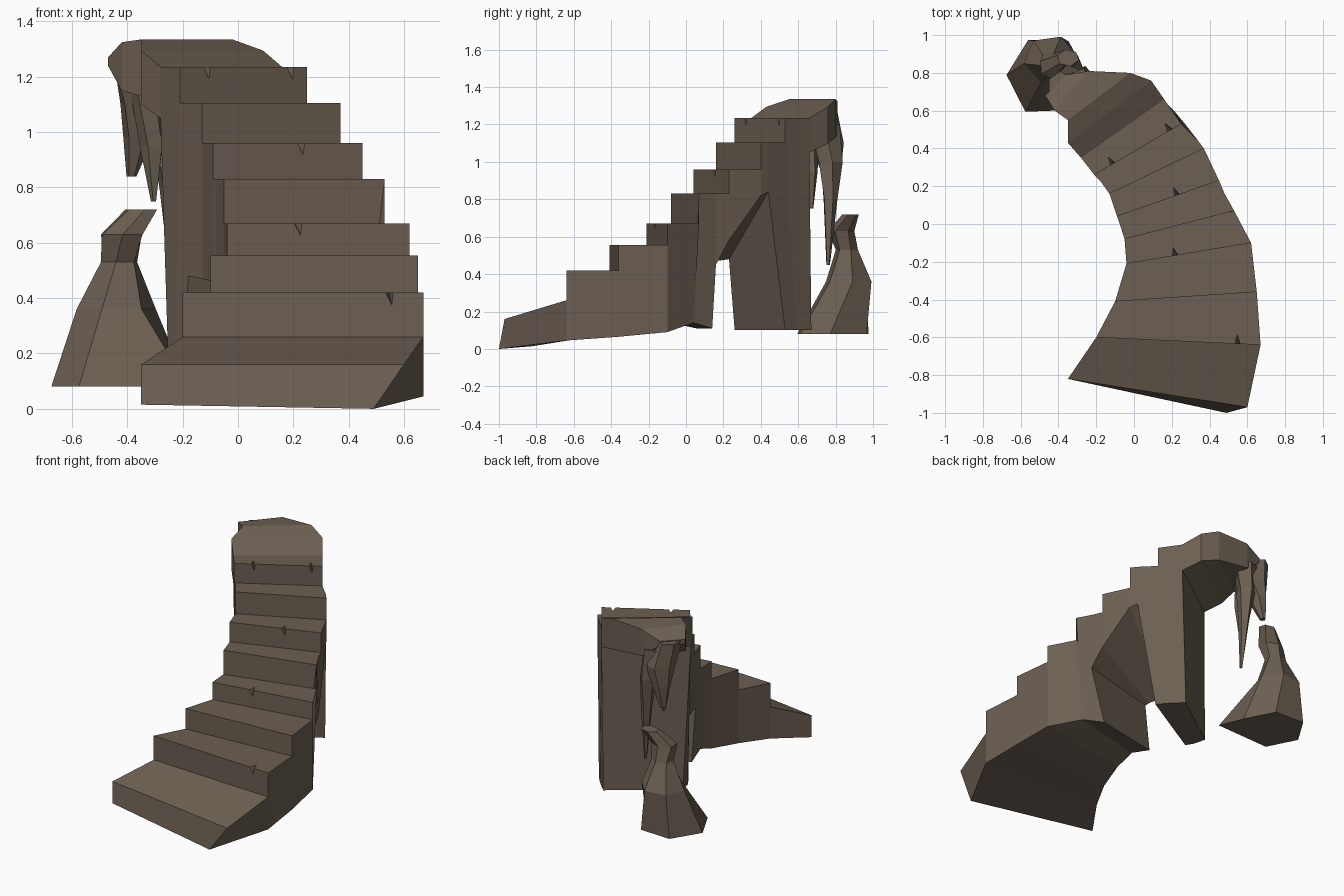
import bpy, bmesh, math
from mathutils import Vector

if "Cube" in bpy.data.objects:
    bpy.data.objects.remove(bpy.data.objects["Cube"])

stone = bpy.data.materials.new("brown_stone")
stone.diffuse_color = (0.15, 0.115, 0.085, 1)
stone.use_nodes = True
stone.node_tree.nodes["Principled BSDF"].inputs["Base Color"].default_value = stone.diffuse_color


def finish(name, bm):
    bmesh.ops.recalc_face_normals(bm, faces=bm.faces)
    me = bpy.data.meshes.new(name)
    bm.to_mesh(me)
    bm.free()
    me.materials.append(stone)
    ob = bpy.data.objects.new(name, me)
    bpy.context.collection.objects.link(ob)
    return ob


# Staircase stations: left xy, right xy, top z (before, after),
# underside z as (left, right) before and after
S = [
    ((-.35, -.82), (.60, -.97), .16, .16, (.015, 0), (.015, 0)),
    ((-.20, -.60), (.67, -.64), .26, .42, (.05, .045), (.05, .045)),
    ((-.10, -.41), (.65, -.36), .42, .555, (.065, .065), (.065, .065)),
    ((-.04, -.21), (.62, -.10), .555, .67, (.09, .09), (.09, .09)),
    ((-.05, -.08), (.53, .07), .67, .83, (.14, .14), (.14, .14)),
    ((-.08, .015), (.48, .16), .83, .83, (.11, .11), (.45, .45)),
    ((-.09, .04), (.45, .23), .83, .96, (.46, .58), (.46, .58)),
    ((-.13, .16), (.37, .40), .96, 1.105, (.47, .82), (.47, .82)),
    ((-.18, .23), (.34, .44), 1.105, 1.105, (.48, .84), (.1, .1)),
    ((-.21, .26), (.25, .53), 1.105, 1.235, (.1, .1), (.1, .1)),
    ((-.28, .35), (.16, .66), 1.235, 1.235, (.1, .1), (1.05, 1.05)),
    ((-.35, .43), (.09, .76), 1.295, 1.295, (1.1, 1.1), (1.1, 1.1)),
    ((-.35, .55), (-.02, .80), 1.335, 1.335, (1.13, 1.13), (1.13, 1.13)),
    ((-.42, .60), (-.24, .81), 1.325, 1.325, (1.15, 1.15), (1.15, 1.15)),
    ((-.47, .68), (-.36, .79), 1.27, 1.27, (1.24, 1.24), (1.24, 1.24)),
]
# Shift of the lowest points on the left and right: front corner, wall end, leaning leg
FOOT = {0: ((0, 0), (-.11, -.03)), 4: ((0, 0), (-.08, -.03)), 5: ((0, .04), (-.12, -.02)),
        8: ((-.02, .03), (-.07, .09)), 9: ((-.02, .05), (-.03, .06)),
        10: ((.03, .04), (-.02, .01))}

bm = bmesh.new()
cache = {}


def vert(i, side, z):
    key = (i, side, round(z, 4))
    if key not in cache:
        x, y = S[i][side]
        if i in FOOT and z < .15:
            dx, dy = FOOT[i][side]
            x, y = x + dx, y + dy
        cache[key] = bm.verts.new((x, y, z))
    return cache[key]


def column(i, side, lo, hi):
    zs = {S[i][2], S[i][3], S[i][4][side], S[i][5][side]}
    return [vert(i, side, z) for z in sorted(zs) if lo <= z <= hi]


def band(i, a, j, b):
    bm.faces.new([vert(i, 0, a[0]), vert(i, 1, a[1]), vert(j, 1, b[1]), vert(j, 0, b[0])])


n = len(S)
for i in range(n):
    st = S[i]
    if st[2] != st[3]:
        band(i, (st[2],) * 2, i, (st[3],) * 2)
    if st[4] != st[5]:
        band(i, st[4], i, st[5])
    if i in (0, n - 1):
        band(i, st[4], i, (st[2],) * 2)
    if i < n - 1:
        nx = S[i + 1]
        band(i, (st[3],) * 2, i + 1, (nx[2],) * 2)
        band(i, st[5], i + 1, nx[4])
        for side in (0, 1):
            bm.faces.new(column(i, side, st[5][side], st[3])
                         + column(i + 1, side, nx[4][side], nx[2])[::-1])
stairs = finish("curved_stairs", bm)

# Small chips cut out of the step edges
bm = bmesh.new()
for x, y, z, ang in [(.19, .50, 1.235, 30), (-.11, .32, 1.235, 30), (.23, .154, .96, 20),
                     (.22, -.165, .67, 10), (.55, -.63, .42, -4)]:
    a = math.radians(ang)
    along = Vector((math.cos(a), math.sin(a), 0))
    inward = Vector((-math.sin(a), math.cos(a), 0))
    c = Vector((x, y, z))
    up = Vector((0, 0, 1))
    pts = [c - along * .03 - inward * .02 + up * .02, c + along * .02 - inward * .02 + up * .02,
           c + along * .01 - inward * .02 - up * .06, c - along * .01 + inward * .06 + up * .015]
    v = [bm.verts.new(p) for p in pts]
    for f in ((0, 1, 2), (0, 1, 3), (1, 2, 3), (0, 2, 3)):
        bm.faces.new([v[k] for k in f])
cutter = finish("chip_cutter", bm)
cutter.hide_render = True
mod = stairs.modifiers.new("chips", 'BOOLEAN')
mod.operation = 'DIFFERENCE'
mod.solver = 'EXACT'
mod.object = cutter
bpy.context.view_layer.objects.active = stairs
bpy.ops.object.modifier_apply(modifier=mod.name)
bpy.data.objects.remove(cutter)


# Dripping rock: loft through rings given as x, y, z, radius x, radius y
def loft(name, rings, sides, turn=0.0):
    bm = bmesh.new()
    loops = []
    for k, (x, y, z, rx, ry) in enumerate(rings):
        loops.append([bm.verts.new((x + rx * math.cos(t), y + ry * math.sin(t), z))
                      for t in (turn + .2 * k + math.tau * s / sides for s in range(sides))])
    for a, b in zip(loops, loops[1:]):
        for s in range(sides):
            q = (s + 1) % sides
            bm.faces.new((a[s], a[q], b[q], b[s]))
    bm.faces.new(loops[0])
    bm.faces.new(loops[-1])
    return finish(name, bm)


loft("main_stalactite", [(-.39, .72, 1.265, .07, .09), (-.34, .75, 1.1, .09, .095),
                         (-.36, .77, .98, .055, .065), (-.385, .79, .84, .018, .02)], 6, .5)
loft("long_stalactite", [(-.29, .74, 1.2, .075, .085), (-.265, .77, 1.0, .055, .068),
                         (-.25, .77, .8, .035, .04), (-.235, .76, .45, .008, .01)], 5)
loft("short_stalactite", [(-.34, .66, 1.17, .055, .055), (-.31, .67, .95, .045, .035),
                          (-.305, .67, .75, .01, .012)], 5, .4)
stalagmite = loft("stalagmite", [(-.46, .78, .08, .215, .22), (-.44, .87, .36, .145, .13),
                                 (-.43, .86, .53, .07, .06), (-.42, .83, .63, .085, .07),
                                 (-.35, .88, .72, .06, .045)], 6, 3.1)
# Foot of the stalagmite spreads beneath the stairs
stalagmite.data.vertices[2].co = (-.18, .61, .08)
